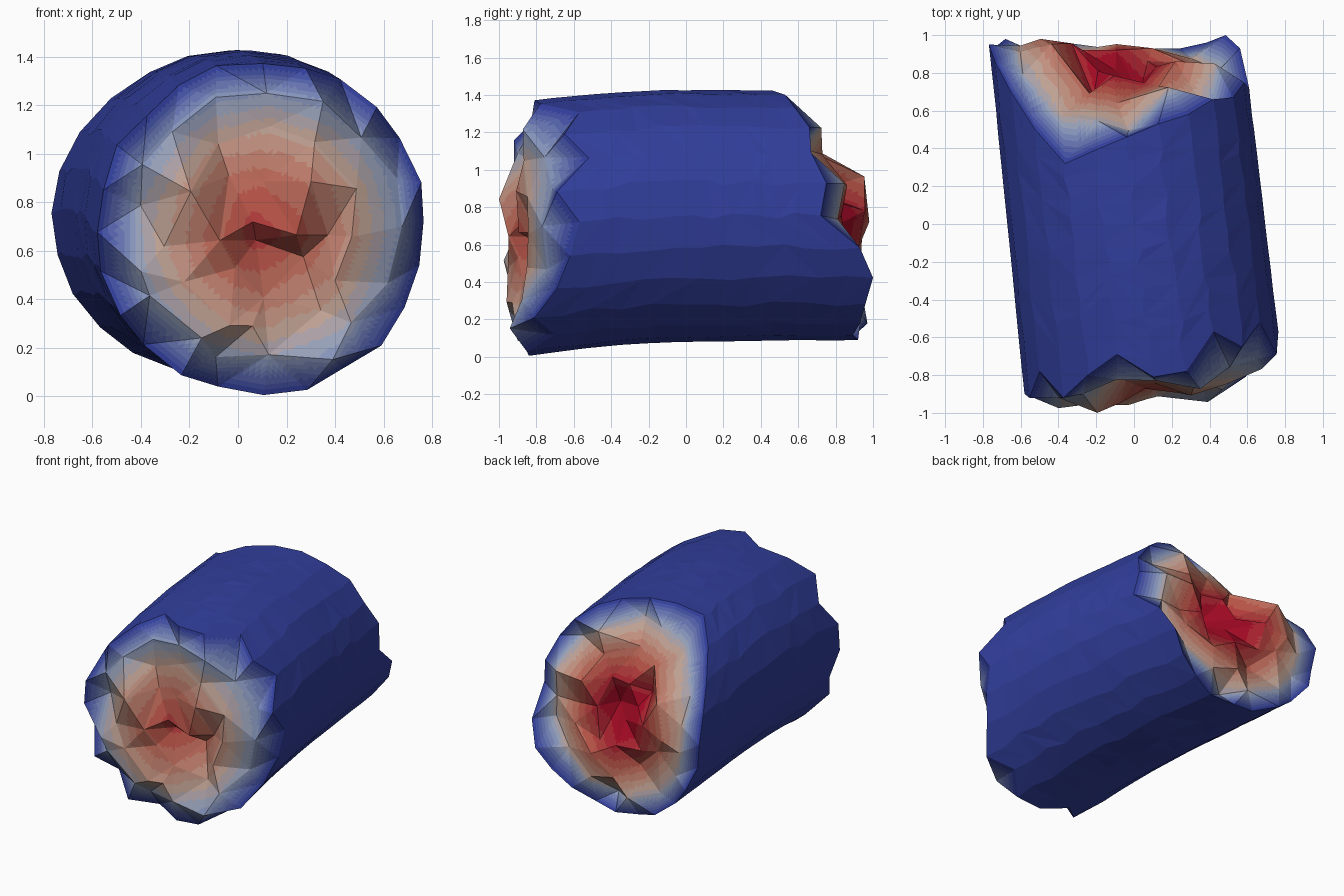
import bpy, bmesh, random
from math import sin, cos, exp, tau, hypot
from mathutils import Vector
from mathutils.geometry import delaunay_2d_cdt

if "Cube" in bpy.data.objects:
    bpy.data.objects.remove(bpy.data.objects["Cube"])

random.seed(11)
N, ROWS, BANDS = 24, 12, 16

# Broken rim positions along y, every 15 degrees from +x over the top
FRONT = [-.57, -.69, -.52, -.65, -.57, -.78, -.81, -.69, -.80, -.92, -.78, -.92,
         -.90, -.80, -.92, -.78, -.90, -.76, -.84, -.85, -.70, -.81, -.69, -.62]
BACK = [.72, .75, .67, .66, .58, .53, .46, .39, .32, .50, .70, .86,
        .95, .93, .98, .93, .97, .90, .92, .89, .93, .96, 1.0, .93]


def place(u, v, y):
    """Unit cross-section coordinates to the slightly skewed, bowed log."""
    r = .69 - .009 * (y + .7)
    return Vector((.09 - .111 * (y + .7) + u * r, y,
                   .755 - .07 * max(0, .1 - y) ** 2 / .9 + v * r * .985))


def srgb(c):
    return tuple((k / 255 / 12.92) if k < 11 else ((k / 255 + .055) / 1.055) ** 2.4 for k in c)


# Colour ramp from blue skin to red core
STOPS = [(0, (49, 62, 155)), (.38, (145, 160, 190)), (.55, (195, 160, 142)),
         (.78, (184, 90, 74)), (1, (165, 10, 36))]


def ramp(t):
    for (a, ca), (b, cb) in zip(STOPS, STOPS[1:]):
        if t <= b:
            f = (t - a) / (b - a)
            return [p + (q - p) * f for p, q in zip(ca, cb)]
    return STOPS[-1][1]


mats = []
for k in range(BANDS):
    m = bpy.data.materials.new("depth_%02d" % k)
    m.diffuse_color = (*srgb(ramp(k / (BANDS - 1))), 1)
    m.use_nodes = True
    m.node_tree.nodes["Principled BSDF"].inputs["Base Color"].default_value = m.diffuse_color
    mats.append(m)


def finish(bm, name, materials):
    me = bpy.data.meshes.new(name)
    bm.to_mesh(me)
    bm.free()
    for m in materials:
        me.materials.append(m)
    ob = bpy.data.objects.new(name, me)
    bpy.context.collection.objects.link(ob)


angles = [tau * i / N for i in range(N)]
rim = [(cos(a), sin(a)) for a in angles]

# Outer skin: faceted tube between the two rims
bm = bmesh.new()
grid = []
for j in range(ROWS):
    f = j / (ROWS - 1)
    inner = 0 < j < ROWS - 1
    row = []
    for i, a in enumerate(angles):
        s = 1 + (random.uniform(-.004, .002) if inner else 0)
        a += random.uniform(-.03, .03) if inner else 0
        y = FRONT[i] + (BACK[i] - FRONT[i]) * f + (random.uniform(-.03, .03) if inner else 0)
        row.append(bm.verts.new(place(s * cos(a), s * sin(a), y)))
    grid.append(row)
for j in range(ROWS - 1):
    for i in range(N):
        k = (i + 1) % N
        a, b, c, d = grid[j][i], grid[j + 1][i], grid[j + 1][k], grid[j][k]
        for tri in ([(a, b, c), (a, c, d)] if (i + j) % 2 else [(a, b, d), (b, c, d)]):
            bm.faces.new(tri)
bmesh.ops.recalc_face_normals(bm, faces=bm.faces)
finish(bm, "outer_skin", mats[:1])


# Jagged fracture at each end
def fracture(name, rim_y, depth, front, heat):
    uv, ys = list(rim), list(rim_y)
    for count, r0 in ((17, .8), (12, .57), (8, .34), (3, .13)):
        for i in range(count):
            a = tau * (i + random.uniform(-.28, .28)) / count
            r = r0 + random.uniform(-.07, .07)
            u, v = r * cos(a), r * sin(a)
            uv.append((u, v))
            ys.append(depth(u, v))
    pts, _, tris, *_ = delaunay_2d_cdt([Vector(p) for p in uv], [], [], 0, 1e-6)
    ymap = [min(range(len(uv)), key=lambda q: (Vector(uv[q]) - p).length) for p in pts]
    bm = bmesh.new()
    lay = bm.verts.layers.float.new("heat")
    vs = []
    for p, q in zip(pts, ymap):
        vert = bm.verts.new(place(p.x, p.y, ys[q]))
        vert[lay] = heat * max(0, 1 - hypot(*p)) ** .5 if q >= N else 0
        vs.append(vert)
    for t in tris:
        bm.faces.new([vs[q] for q in t])
    # Flat subdivision gives each facet its colour gradient
    bmesh.ops.subdivide_edges(bm, edges=bm.edges[:], cuts=7, use_grid_fill=True)
    bm.normal_update()
    if (sum(f.normal.y * f.calc_area() for f in bm.faces) < 0) != front:
        bmesh.ops.reverse_faces(bm, faces=bm.faces[:])
    for f in bm.faces:
        t = sum(v[lay] for v in f.verts) / len(f.verts)
        f.material_index = min(BANDS - 1, int(t * BANDS))
    finish(bm, name, mats)


def front_depth(u, v):
    pit = .08 * exp(-((u - .2) ** 2 + (v + .1) ** 2) / .08)
    y = -.9 + .2 * max(0, u) ** 1.3 + pit
    return max(-1, y + random.uniform(-.11, .1))


def back_depth(u, v):
    pit = .17 * exp(-((u - .05) ** 2 + (v - .05) ** 2) / .12)
    y = .9 - .38 * max(0, v) ** 1.1 - pit + .08 * (u < -.25) * (v < .5)
    return min(.98, y + random.uniform(-.1, .09))


fracture("front_fracture", FRONT, front_depth, True, .88)
fracture("back_fracture", BACK, back_depth, False, 1.1)
